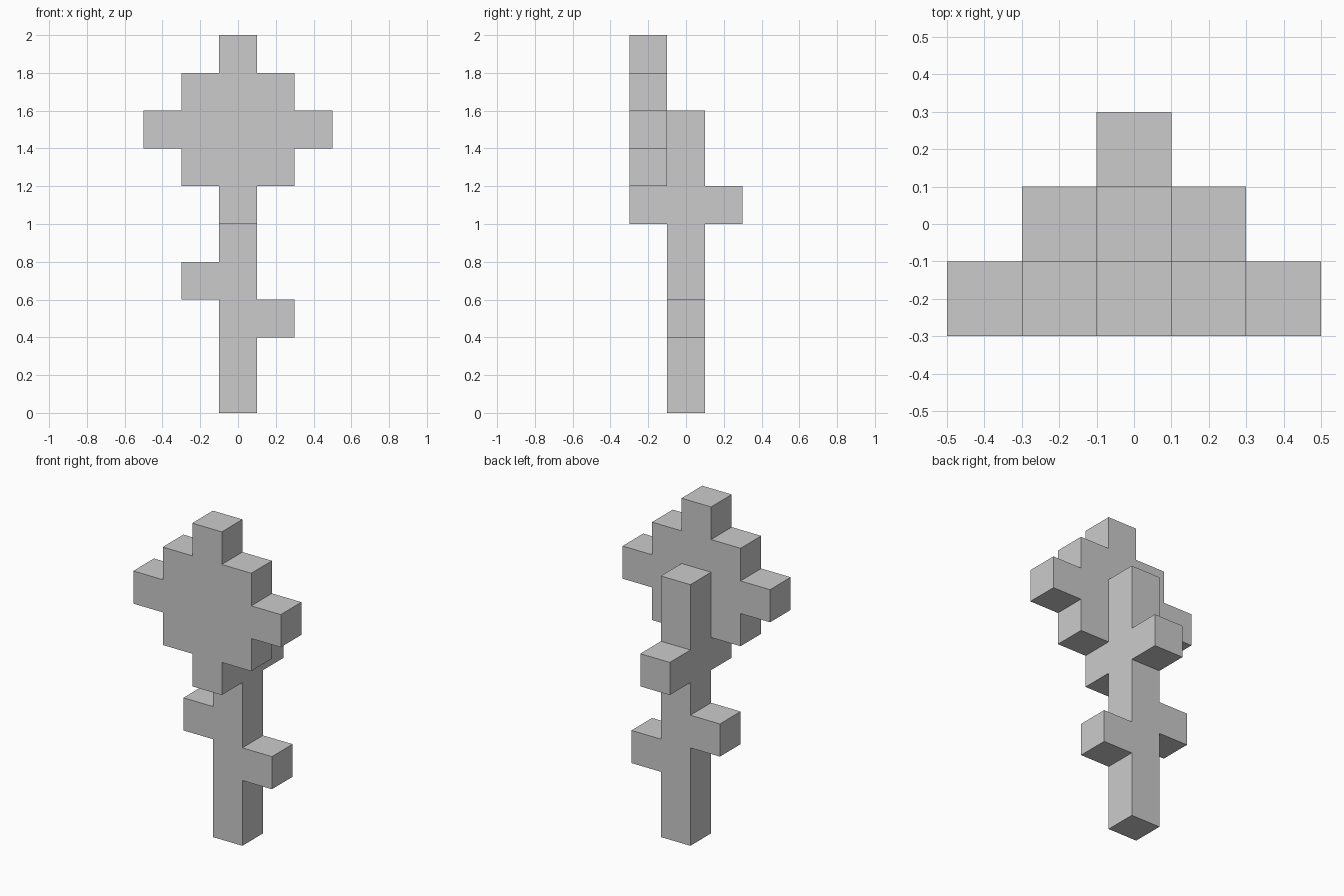
import bpy, bmesh
from mathutils import Vector

if "Cube" in bpy.data.objects:
    bpy.data.objects.remove(bpy.data.objects["Cube"])

S = 0.2  # edge length of one cube


def run(x, y, z):
    """Cells covering inclusive index ranges (x and y are centred on 0)."""
    return {(i, j, k)
            for i in range(x[0], x[1] + 1)
            for j in range(y[0], y[1] + 1)
            for k in range(z[0], z[1] + 1)}


cells = set()

# Stem, rising behind the bloom
cells |= run((0, 0), (0, 0), (0, 7))

# Two staggered leaves
cells |= {(1, 0, 2), (-1, 0, 3)}

# Stub at the back of the bloom
cells |= {(0, 1, 5)}

# Diamond-shaped bloom on the front
for k, half in enumerate((0, 1, 2, 1, 0), start=5):
    cells |= run((-half, half), (-1, -1), (k, k))

# One clean skin: only faces between a filled and an empty cell
bm = bmesh.new()
for c in sorted(cells):
    centre = Vector((c[0], c[1], c[2] + 0.5)) * S
    for axis in range(3):
        for sign in (-1, 1):
            n = [0, 0, 0]
            n[axis] = sign
            if (c[0] + n[0], c[1] + n[1], c[2] + n[2]) in cells:
                continue
            n, u = Vector(n), Vector((0, 0, 0))
            u[(axis + 1) % 3] = 1
            v = n.cross(u)
            bm.faces.new([bm.verts.new(centre + (n + a * u + b * v) * S / 2)
                          for a, b in ((-1, -1), (1, -1), (1, 1), (-1, 1))])

bmesh.ops.remove_doubles(bm, verts=bm.verts, dist=0.001)
bmesh.ops.dissolve_limit(bm, angle_limit=0.01, verts=bm.verts, edges=bm.edges)
bmesh.ops.recalc_face_normals(bm, faces=bm.faces)

mesh = bpy.data.meshes.new("block_flower")
bm.to_mesh(mesh)
bm.free()
bpy.context.collection.objects.link(bpy.data.objects.new("block_flower", mesh))
